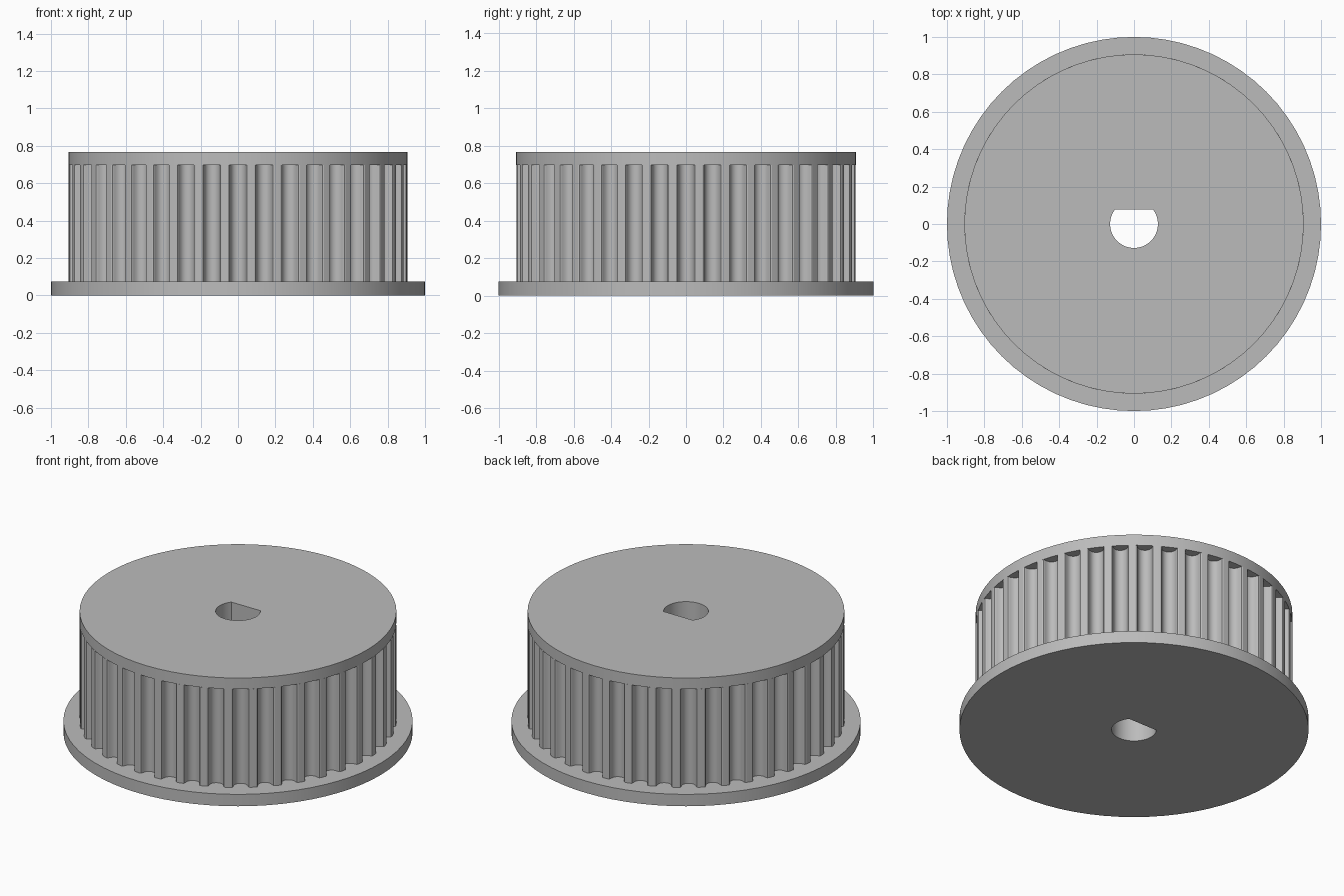
import bpy, bmesh
from math import sin, cos, pi, sqrt, asin
from mathutils import Matrix, Vector

cube = bpy.data.objects.get("Cube")
if cube:
    bpy.data.objects.remove(cube, do_unlink=True)

TEETH, R_TOOTH, R_FLANGE = 40, 0.907, 1.0
Z_FLANGE, Z_RIM, Z_TOP = 0.075, 0.697, 0.767

metal = bpy.data.materials.new("plain grey")
metal.use_nodes = True
GREY = (0.5, 0.5, 0.5, 1)
metal.diffuse_color = GREY
metal.node_tree.nodes["Principled BSDF"].inputs["Base Color"].default_value = GREY


def circle(radius, sides):
    return [(radius * cos(2 * pi * i / sides), radius * sin(2 * pi * i / sides))
            for i in range(sides)]


def d_bore(radius=0.128, flat=0.078, steps=36):
    # Round bore closed by a flat on the back side
    start = pi - asin(flat / radius)
    sweep = pi + 2 * asin(flat / radius)
    return [(radius * cos(start + sweep * i / steps),
             radius * sin(start + sweep * i / steps)) for i in range(steps + 1)]


def toothed_outline():
    # Half a belt groove: (half width, depth), from the lip to the bottom
    half = [(0.0542, 0), (0.047, 0.0027), (0.0434, 0.0095), (0.042, 0.0173),
            (0.0397, 0.0249), (0.0366, 0.0322), (0.0328, 0.0392),
            (0.026, 0.0462), (0.018, 0.0513), (0.0092, 0.0544)]
    groove = [(-w, d) for w, d in half] + [(0, 0.0555)] + [(w, d) for w, d in half[::-1]]
    lip = sqrt(R_TOOTH ** 2 - half[0][0] ** 2)
    outline = []
    for k in range(TEETH):
        turn = Matrix.Rotation(2 * pi * k / TEETH, 2)
        outline += [tuple(turn @ Vector((w, d - lip))) for w, d in groove]
        # Middle of the land between two grooves
        a = -pi / 2 + 2 * pi * (k + 0.5) / TEETH
        outline.append((R_TOOTH * cos(a), R_TOOTH * sin(a)))
    return outline


def plate(name, outline, z0, z1):
    # Extrude an outline, pierced by the bore, from z0 to z1
    curve = bpy.data.curves.new(name, 'CURVE')
    curve.dimensions = '2D'
    curve.fill_mode = 'BOTH'
    curve.extrude = (z1 - z0) / 2
    for points in (outline, d_bore()):
        spline = curve.splines.new('POLY')
        spline.points.add(len(points) - 1)
        for p, (x, y) in zip(spline.points, points):
            p.co = (x, y, 0, 1)
        spline.use_cyclic_u = True
    obj = bpy.data.objects.new(name, curve)
    bpy.context.collection.objects.link(obj)
    bpy.ops.object.select_all(action='DESELECT')
    obj.select_set(True)
    bpy.context.view_layer.objects.active = obj
    bpy.ops.object.convert(target='MESH')
    obj = bpy.context.object
    obj.name = name
    # Weld the caps to the walls
    bm = bmesh.new()
    bm.from_mesh(obj.data)
    bmesh.ops.remove_doubles(bm, verts=bm.verts, dist=1e-5)
    bmesh.ops.translate(bm, verts=bm.verts, vec=(0, 0, (z0 + z1) / 2))
    bmesh.ops.recalc_face_normals(bm, faces=bm.faces)
    bm.to_mesh(obj.data)
    bm.free()
    obj.data.materials.clear()
    obj.data.materials.append(metal)
    bpy.ops.object.shade_smooth_by_angle(angle=pi / 9)


plate("bottom_flange", circle(R_FLANGE, 72), 0, Z_FLANGE)
plate("toothed_drum", toothed_outline(), Z_FLANGE, Z_RIM)
plate("top_rim", circle(R_TOOTH, 72), Z_RIM, Z_TOP)
